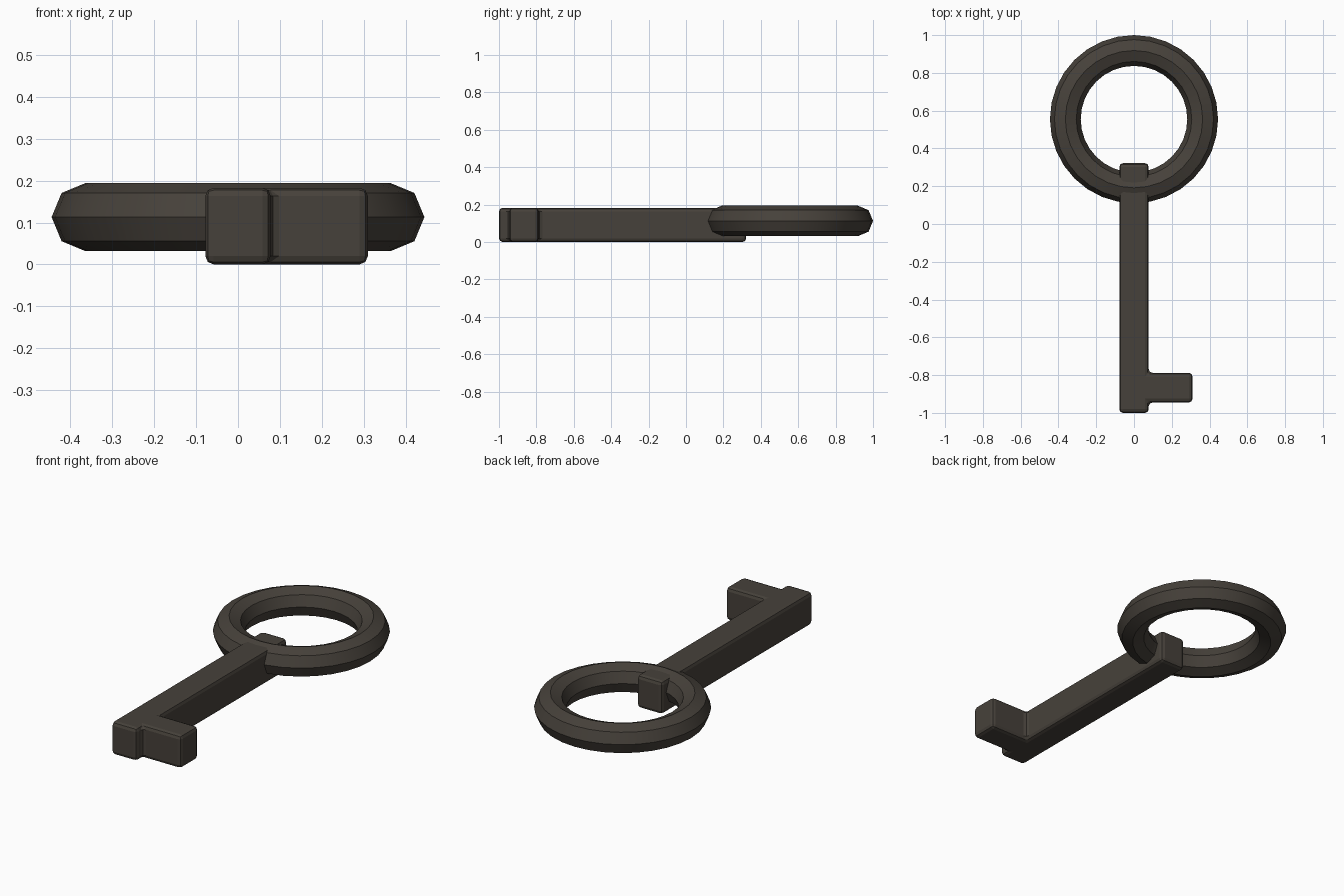
import bpy
import bmesh
from math import radians

cube = bpy.data.objects.get("Cube")
if cube:
    bpy.data.objects.remove(cube, do_unlink=True)

# Single dark iron colour
iron = bpy.data.materials.new("dark_iron")
iron.use_nodes = True
colour = (0.062, 0.053, 0.043, 1)
iron.diffuse_color = colour
iron.node_tree.nodes["Principled BSDF"].inputs["Base Color"].default_value = colour


def finish(obj, name):
    obj.name = name
    obj.data.materials.clear()
    obj.data.materials.append(iron)


# Shaft and bit: one flat outline, extruded upward and bevelled
half, top = 0.078, 0.183
outline = [(-half, -1), (half, -1), (half, -0.945), (0.31, -0.945),
           (0.31, -0.788), (half, -0.788), (half, 0.322), (-half, 0.322)]
bm = bmesh.new()
base = bm.faces.new([bm.verts.new((x, y, 0)) for x, y in outline])
raised = bmesh.ops.extrude_face_region(bm, geom=[base])["geom"]
bmesh.ops.translate(bm, vec=(0, 0, top),
                    verts=[v for v in raised if isinstance(v, bmesh.types.BMVert)])
bmesh.ops.recalc_face_normals(bm, faces=bm.faces)
mesh = bpy.data.meshes.new("shaft_and_bit")
bm.to_mesh(mesh)
bm.free()
shaft = bpy.data.objects.new("shaft_and_bit", mesh)
bpy.context.collection.objects.link(shaft)
finish(shaft, "shaft_and_bit")
bevel = shaft.modifiers.new("soft_edges", "BEVEL")
bevel.width = 0.02
bevel.segments = 2
bevel.limit_method = "ANGLE"

# Bow: ring with an octagonal section
bpy.ops.mesh.primitive_torus_add(major_segments=32, minor_segments=8,
                                 major_radius=0.3635, minor_radius=0.0815,
                                 location=(0, 0.555, 0.113))
bow = bpy.context.object
finish(bow, "bow_ring")
bpy.ops.object.shade_smooth_by_angle(angle=radians(20))
